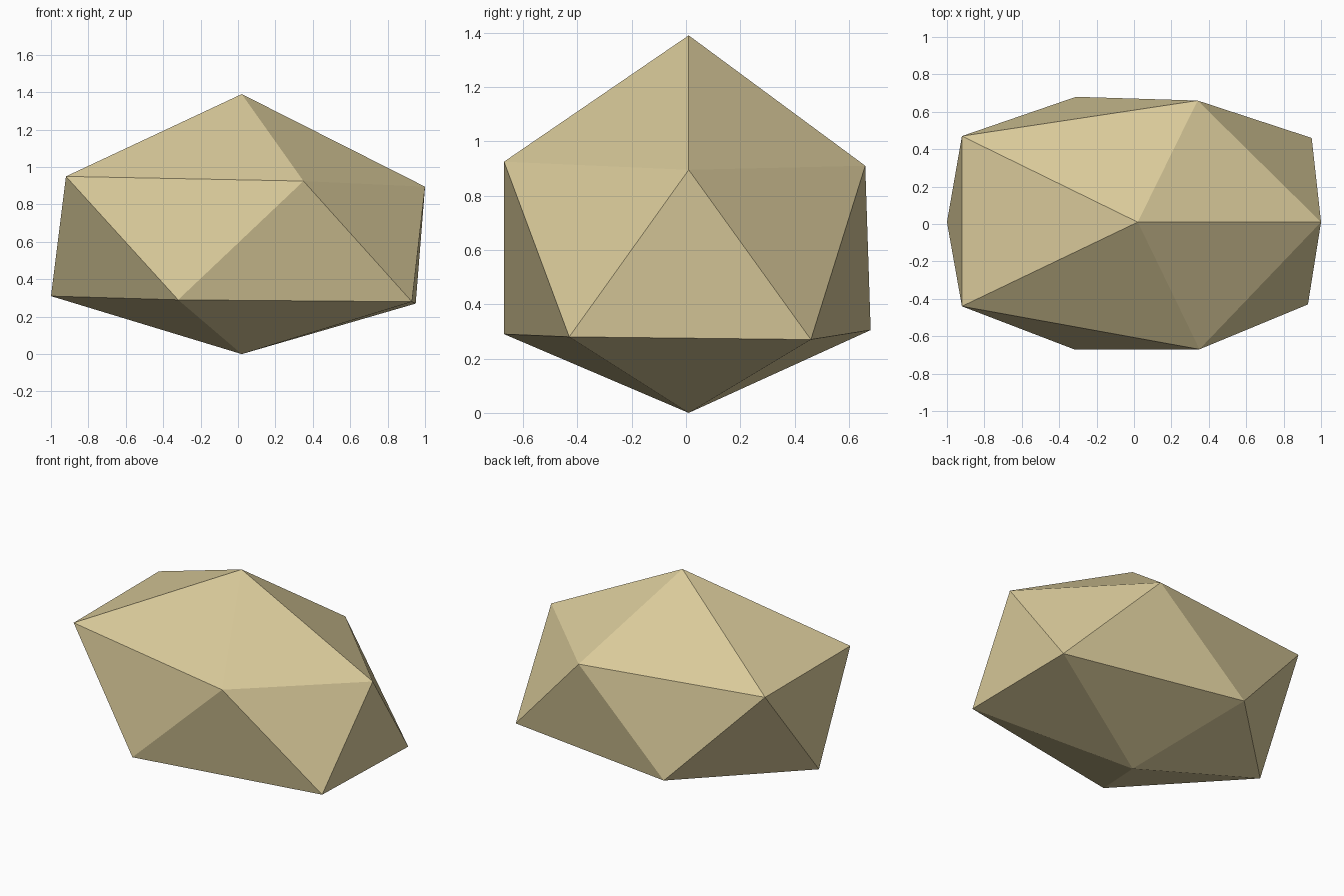
import bpy
import bmesh

# Remove the default cube
cube = bpy.data.objects.get("Cube")
if cube:
    bpy.data.objects.remove(cube, do_unlink=True)

# Sandy stone colour
stone = bpy.data.materials.new("sandstone")
stone.use_nodes = True
colour = (0.70, 0.595, 0.325, 1.0)
stone.diffuse_color = colour
bsdf = stone.node_tree.nodes["Principled BSDF"]
bsdf.inputs["Base Color"].default_value = colour
bsdf.inputs["Roughness"].default_value = 0.9

# Two staggered rings of five corners, counter-clockwise, between two tips
upper_ring = [(1.0, 0.01, 0.895), (0.34, 0.66, 0.91), (-0.92, 0.47, 0.95),
              (-0.92, -0.44, 0.95), (0.35, -0.67, 0.925)]
lower_ring = [(0.95, 0.46, 0.27), (-0.31, 0.68, 0.305), (-1.0, 0.01, 0.31),
              (-0.32, -0.67, 0.29), (0.93, -0.43, 0.28)]

bm = bmesh.new()
top = bm.verts.new((0.02, 0.01, 1.39))
bottom = bm.verts.new((0.02, 0.01, 0.0))
upper = [bm.verts.new(p) for p in upper_ring]
lower = [bm.verts.new(p) for p in lower_ring]

# Caps and the zigzag band of triangles
for i in range(5):
    j = (i + 1) % 5
    bm.faces.new((top, upper[i], upper[j]))
    bm.faces.new((upper[i], lower[i], upper[j]))
    bm.faces.new((lower[i], lower[j], upper[j]))
    bm.faces.new((bottom, lower[j], lower[i]))
bmesh.ops.recalc_face_normals(bm, faces=bm.faces)

mesh = bpy.data.meshes.new("rock")
bm.to_mesh(mesh)
bm.free()
mesh.materials.append(stone)
rock = bpy.data.objects.new("rock", mesh)
bpy.context.collection.objects.link(rock)
